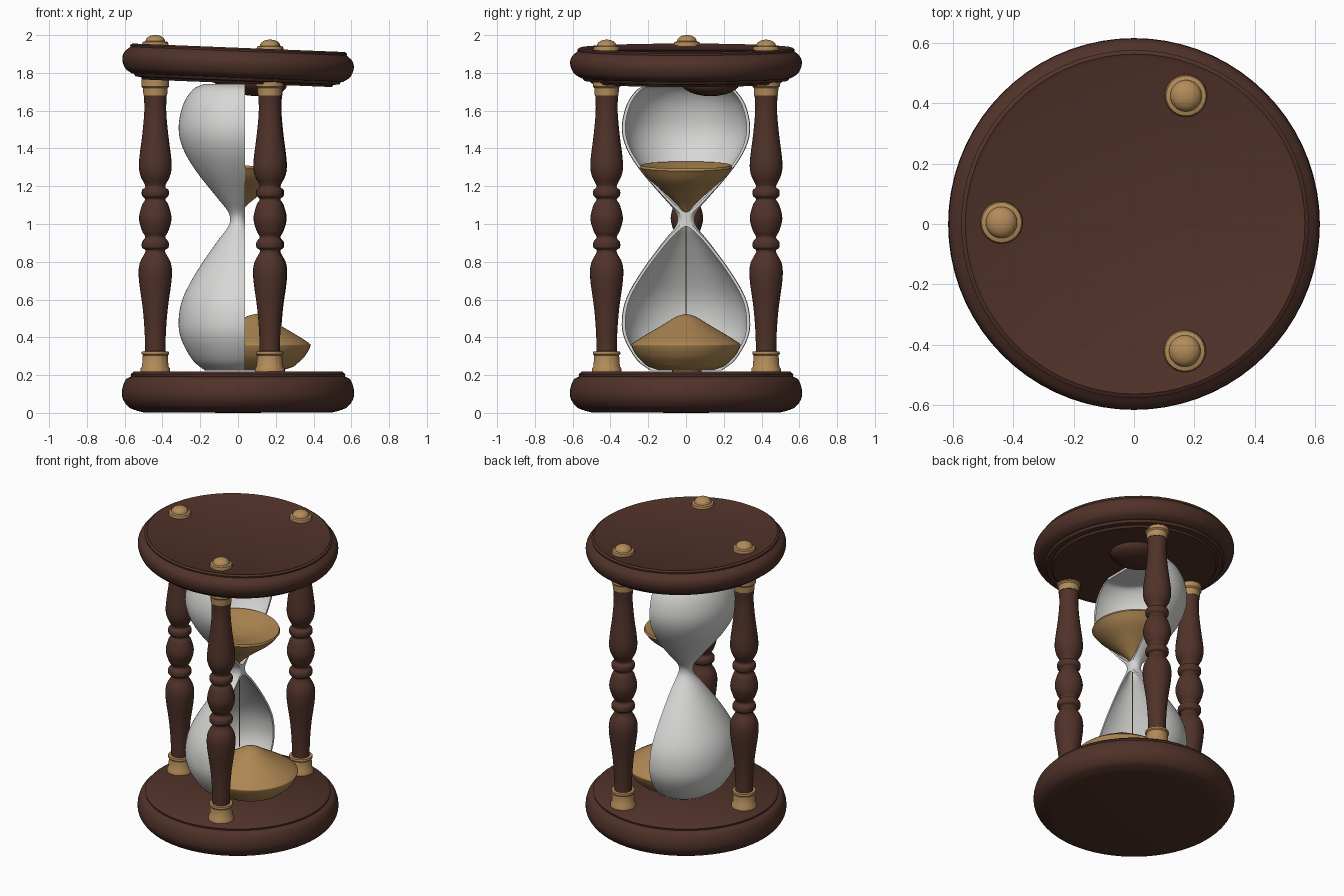
import bpy, bmesh, math
from mathutils import Vector, Matrix

if "Cube" in bpy.data.objects:
    bpy.data.objects.remove(bpy.data.objects["Cube"])


def material(name, rgb):
    m = bpy.data.materials.new(name)
    m.use_nodes = True
    m.diffuse_color = (*rgb, 1)
    bsdf = next(n for n in m.node_tree.nodes if n.type == 'BSDF_PRINCIPLED')
    bsdf.inputs["Base Color"].default_value = (*rgb, 1)
    return m


WOOD = material("dark wood", (0.08, 0.032, 0.022))
BRASS = material("warm brass", (0.45, 0.26, 0.10))
SAND = material("golden sand", (0.42, 0.24, 0.085))
GLASS = material("pale grey glass", (0.68, 0.68, 0.67))


def smooth_profile(pts, steps=5):
    """Catmull-Rom curve through (radius, height) points."""
    p = [Vector(q) for q in pts]
    p = [2 * p[0] - p[1]] + p + [2 * p[-1] - p[-2]]
    out = []
    for a, b, c, d in zip(p, p[1:], p[2:], p[3:]):
        for i in range(steps):
            t = i / steps
            out.append(0.5 * (2 * b + (c - a) * t + (2 * a - 5 * b + 4 * c - d) * t * t
                              + (3 * b - a - 3 * c + d) * t ** 3))
    return [(max(q.x, 0), q.y) for q in out] + [tuple(pts[-1])]


def lathe_mesh(profile, sides, closed=False):
    bm = bmesh.new()
    rings = []
    for r, z in profile:
        if r < 1e-5:
            rings.append([bm.verts.new((0, 0, z))] * sides)
        else:
            rings.append([bm.verts.new((r * math.cos(math.tau * i / sides),
                                        r * math.sin(math.tau * i / sides), z))
                          for i in range(sides)])
    pairs = list(zip(rings, rings[1:] + rings[:1]))
    for low, high in pairs if closed else pairs[:-1]:
        for i in range(sides):
            j = (i + 1) % sides
            corners = list(dict.fromkeys((low[i], low[j], high[j], high[i])))
            if len(corners) > 2:
                bm.faces.new(corners)
    bmesh.ops.recalc_face_normals(bm, faces=bm.faces)
    return bm


def finish(bm, name, mat, location=(0, 0, 0), tilt=0.0, angle=40):
    mesh = bpy.data.meshes.new(name)
    bm.to_mesh(mesh)
    bm.free()
    mesh.materials.append(mat)
    ob = bpy.data.objects.new(name, mesh)
    bpy.context.collection.objects.link(ob)
    ob.location = location
    ob.rotation_euler.y = tilt
    bpy.ops.object.select_all(action='DESELECT')
    ob.select_set(True)
    bpy.context.view_layer.objects.active = ob
    bpy.ops.object.shade_smooth_by_angle(angle=math.radians(angle))
    return ob


def lathe(name, profile, mat, sides=32, **kw):
    return finish(lathe_mesh(profile, sides), name, mat, **kw)


# Base plate with a rounded rim and a stepped top
rim = smooth_profile([(0.53, 0.01), (0.578, 0.03), (0.61, 0.075), (0.613, 0.125),
                      (0.595, 0.175), (0.565, 0.193)])
lathe("base_plate", [(0, 0.0)] + [(0.5, 0.003)] + rim
      + [(0.568, 0.205), (0.552, 0.218), (0, 0.218)], WOOD, sides=72)

# Slightly tilted top plate
TILT = 0.04
TOP_Z = 1.845
rim = smooth_profile([(0.56, -0.07), (0.595, -0.045), (0.613, 0.0), (0.605, 0.04),
                      (0.573, 0.07)])
lathe("top_plate", [(0, -0.1), (0.5, -0.1), (0.51, -0.088), (0.54, -0.085), (0.55, -0.07)]
      + rim + [(0.575, 0.08), (0.562, 0.088), (0.55, 0.083), (0, 0.083)], WOOD,
      sides=72, location=(0, 0, TOP_Z), tilt=TILT)

# Lump of wood under the top plate, beside the open half of the glass
bm = bmesh.new()
bmesh.ops.create_uvsphere(bm, u_segments=32, v_segments=16, radius=1,
                          matrix=Matrix.Diagonal((0.2, 0.16, 0.075, 1)))
finish(bm, "top_underside_lump", WOOD, location=(0.06, 0.13, 1.755), tilt=0.12)

# Turned posts with brass ferrules and finials
post = smooth_profile([(0.054, 0.31), (0.056, 0.42), (0.066, 0.55), (0.087, 0.71),
                       (0.083, 0.79), (0.052, 0.855), (0.07, 0.875), (0.07, 0.905),
                       (0.053, 0.93), (0.07, 0.965), (0.086, 1.03), (0.07, 1.1),
                       (0.053, 1.13), (0.07, 1.15), (0.07, 1.18), (0.053, 1.2),
                       (0.08, 1.26), (0.086, 1.33), (0.068, 1.48), (0.058, 1.6),
                       (0.061, 1.69)])
lower_ferrule = [(0, 0.2), (0.078, 0.2), (0.078, 0.235), (0.07, 0.245), (0.066, 0.305),
                 (0.073, 0.312), (0.071, 0.325), (0.05, 0.327)]
upper_ferrule = [(0.05, 1.678), (0.063, 1.68), (0.065, 1.72), (0.073, 1.728),
                 (0.073, 1.78), (0, 1.78)]
finial = [(0.066, -0.02), (0.07, 0.006), (0.066, 0.018), (0.052, 0.022)]
finial += [(0.052 * math.cos(a * math.pi / 12), 0.022 + 0.033 * math.sin(a * math.pi / 12))
           for a in range(1, 6)] + [(0, 0.055)]

for label, x, y in (("right", -0.438, 0.005), ("front", 0.168, -0.42), ("back", 0.172, 0.424)):
    lathe(label + "_post", post, WOOD, sides=28, location=(x, y, 0))
    lathe(label + "_lower_ferrule", lower_ferrule, BRASS, location=(x, y, 0))
    lathe(label + "_upper_ferrule", upper_ferrule, BRASS, location=(x, y, 0))
    lathe(label + "_finial", finial, BRASS, location=(x, y, TOP_Z + 0.083 - TILT * x))

# Glass bulbs: a thin closed shell with its +x half cut away
outer = smooth_profile([(0.19, 0.225), (0.26, 0.28), (0.325, 0.39), (0.34, 0.49),
                        (0.315, 0.61), (0.235, 0.75), (0.125, 0.9), (0.06, 0.98),
                        (0.045, 1.025), (0.06, 1.07), (0.12, 1.14), (0.24, 1.28),
                        (0.315, 1.4), (0.34, 1.51), (0.315, 1.63), (0.26, 1.71),
                        (0.2, 1.74)], 4)
WALL = 0.016
inner = [(r - WALL, min(max(z, 0.24), 1.725)) for r, z in outer]
shell = [(0, 0.225)] + outer + [(0, 1.74), (0, 1.725)] + inner[::-1] + [(0, 0.24)]
bm = lathe_mesh(shell, 64)
bmesh.ops.scale(bm, vec=(0.925, 1, 1), verts=bm.verts)
cut = bmesh.ops.bisect_plane(bm, geom=bm.verts[:] + bm.edges[:] + bm.faces[:],
                             plane_co=(0.037, 0, 0), plane_no=(1, 0, 0), clear_outer=True)
cut_edges = [e for e in cut["geom_cut"] if isinstance(e, bmesh.types.BMEdge)]
bmesh.ops.triangle_fill(bm, edges=cut_edges, use_beauty=True, normal=(1, 0, 0))
finish(bm, "half_glass", GLASS)

# Sand heap in the lower bulb
heap = [(0, 0.225), (0.14, 0.225), (0.2, 0.245)] + smooth_profile(
    [(0.2, 0.245), (0.255, 0.295), (0.287, 0.35), (0.28, 0.37), (0.21, 0.415),
     (0.13, 0.462), (0.05, 0.51), (0, 0.524)])[1:]
lathe("lower_sand", heap, SAND, sides=48, location=(0.095, 0, 0))

# Sand funnel in the upper bulb, with a sunken surface
funnel = smooth_profile([(0, -0.25), (0.02, -0.23), (0.06, -0.185), (0.13, -0.12),
                         (0.205, -0.055), (0.246, 0.0)])
lathe("upper_sand", funnel + [(0.24, 0.012), (0.19, 0.004), (0.12, -0.02), (0, -0.045)],
      SAND, sides=48, location=(0.015, 0, 1.3), tilt=0.08)

# Thin falling stream
lathe("sand_stream", [(0.003, 0.5), (0.003, 1.08)], SAND, sides=8, location=(0.012, 0, 0))
